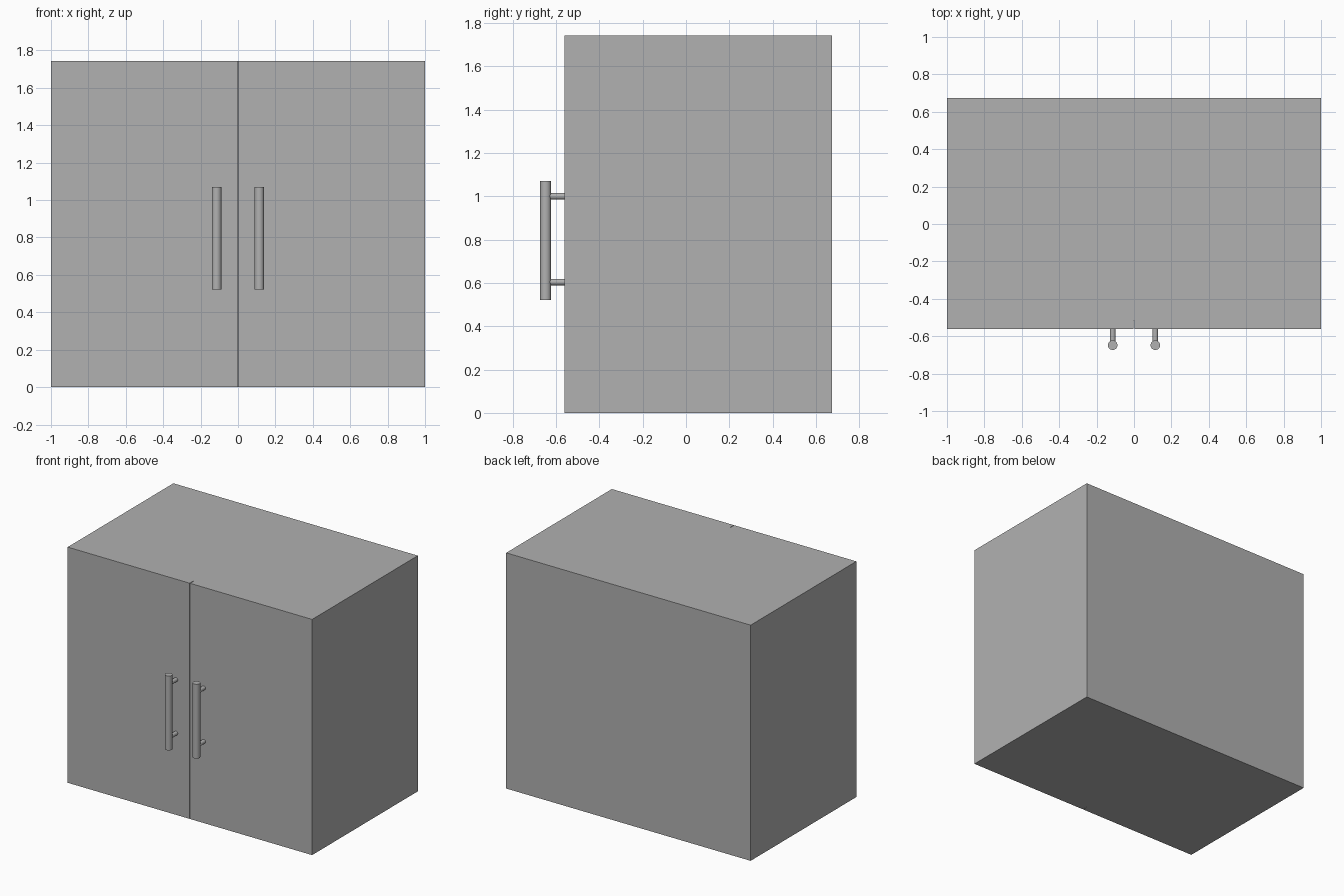
import bpy
from math import radians

if "Cube" in bpy.data.objects:
    bpy.data.objects.remove(bpy.data.objects["Cube"])

HEIGHT = 1.743
BACK, DOOR_BACK, FRONT = 0.673, -0.518, -0.562
GAP = 0.002  # half the slit between the doors

# Dark grey finish for all parts
grey = bpy.data.materials.new("dark_grey")
grey.diffuse_color = (0.44, 0.44, 0.44, 1)
grey.use_nodes = True
grey.node_tree.nodes["Principled BSDF"].inputs["Base Color"].default_value = grey.diffuse_color


def box(name, x0, x1, y0, y1, z0, z1):
    bpy.ops.mesh.primitive_cube_add(
        size=1, location=((x0 + x1) / 2, (y0 + y1) / 2, (z0 + z1) / 2))
    ob = bpy.context.object
    ob.name = name
    ob.scale = (x1 - x0, y1 - y0, z1 - z0)
    bpy.ops.object.transform_apply(location=False, rotation=False, scale=True)
    ob.data.materials.append(grey)
    return ob


def rod(name, radius, length, location, tilt=0):
    bpy.ops.mesh.primitive_cylinder_add(
        vertices=32, radius=radius, depth=length,
        location=location, rotation=(radians(tilt), 0, 0))
    ob = bpy.context.object
    ob.name = name
    bpy.ops.object.shade_smooth_by_angle(angle=radians(35))
    ob.data.materials.append(grey)
    return ob


# Cabinet body
box("cabinet_body", -1, 1, DOOR_BACK, BACK, 0, HEIGHT)

for side, s in (("left", -1), ("right", 1)):
    # Door panel, flush with the body
    x0, x1 = sorted((s * GAP, s))
    box(f"{side}_door", x0, x1, FRONT, DOOR_BACK, 0, HEIGHT)

    # Bar handle on two posts
    x, bar_y = s * 0.114, -0.648
    rod(f"{side}_handle_bar", 0.0255, 0.55, (x, bar_y, 0.796))
    for level, z in (("lower", 0.604), ("upper", 1.0)):
        rod(f"{side}_{level}_handle_post", 0.015, FRONT - bar_y,
            (x, (FRONT + bar_y) / 2, z), tilt=90)
